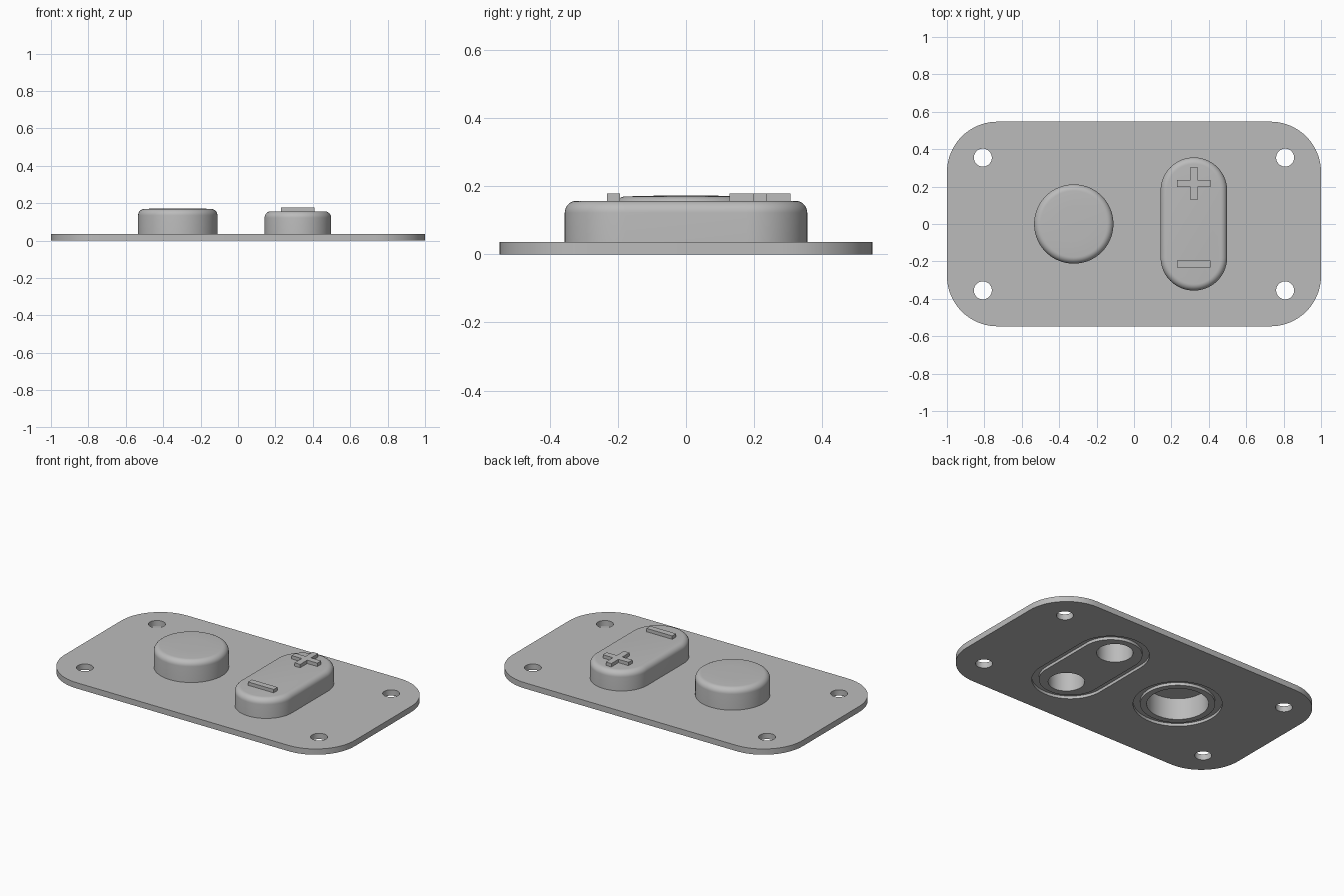
import bpy
import bmesh
from math import sin, cos, pi, radians

cube = bpy.data.objects.get("Cube")
if cube:
    bpy.data.objects.remove(cube, do_unlink=True)

grey = bpy.data.materials.new("plain grey")
grey.use_nodes = True
grey.diffuse_color = (0.5, 0.5, 0.5, 1)
grey.node_tree.nodes["Principled BSDF"].inputs["Base Color"].default_value = (0.5, 0.5, 0.5, 1)


def outline(cx, cy, hx, hy, r, steps=20):
    """Rounded rectangle; a circle or a stadium when r reaches the half size."""
    pts = []
    for k, (sx, sy) in enumerate(((1, 1), (-1, 1), (-1, -1), (1, -1))):
        for i in range(steps + 1):
            a = (k + i / steps) * pi / 2
            pts.append((cx + sx * (hx - r) + r * cos(a), cy + sy * (hy - r) + r * sin(a)))
    return pts


def loft(name, cx, cy, hx, hy, r, levels):
    """Stack outlines, each inset by d at height z, and cap both ends."""
    bm = bmesh.new()
    rings = [[bm.verts.new((x, y, z)) for x, y in outline(cx, cy, hx - d, hy - d, r - d)]
             for d, z in levels]
    n = len(rings[0])
    for low, high in zip(rings, rings[1:]):
        for i in range(n):
            j = (i + 1) % n
            bm.faces.new((low[i], low[j], high[j], high[i]))
    bm.faces.new(rings[0][::-1])
    bm.faces.new(rings[-1])
    bmesh.ops.remove_doubles(bm, verts=bm.verts[:], dist=1e-5)
    return finish(name, bm)


def finish(name, bm):
    bmesh.ops.recalc_face_normals(bm, faces=bm.faces[:])
    mesh = bpy.data.meshes.new(name)
    bm.to_mesh(mesh)
    bm.free()
    mesh.materials.append(grey)
    obj = bpy.data.objects.new(name, mesh)
    bpy.context.collection.objects.link(obj)
    return obj


def activate(obj):
    bpy.ops.object.select_all(action='DESELECT')
    obj.select_set(True)
    bpy.context.view_layer.objects.active = obj


def cut(obj, cutters):
    for c in cutters:
        c.hide_render = True
        mod = obj.modifiers.new("cut", 'BOOLEAN')
        mod.operation = 'DIFFERENCE'
        mod.solver = 'EXACT'
        mod.object = c
        activate(obj)
        bpy.ops.object.modifier_apply(modifier=mod.name)


def smooth(obj):
    activate(obj)
    bpy.ops.object.shade_smooth_by_angle(angle=radians(30))


def fillet(top, r, steps=8):
    """Straight wall from the ground ending in a rounded upper edge."""
    arc = [i / steps * pi / 2 for i in range(steps + 1)]
    return [(0, 0)] + [(r - r * cos(a), top - r + r * sin(a)) for a in arc]


PLATE_TOP = 0.036
ROUND_X, ROUND_R = -0.322, 0.212
PILL_X, PILL_HX, PILL_HY = 0.32, 0.178, 0.356
PILL_TOP = 0.157

# Base plate and the two buttons
plate = loft("base_plate", 0, 0, 1, 0.547, 0.27, [(0, 0), (0, PLATE_TOP)])
round_button = loft("round_button", ROUND_X, 0, ROUND_R, ROUND_R, ROUND_R,
                    fillet(0.17, 0.035) + [(0.12, 0.172)])
pill_button = loft("pill_button", PILL_X, 0, PILL_HX, PILL_HY, PILL_HX, fillet(PILL_TOP, 0.035))


def cylinder_cutter(name, x, y, r, top):
    return loft(name, x, y, r, r, r, [(0, -0.1), (0, top)])


# Screw holes, underside grooves and button pockets
screw_holes = [cylinder_cutter("screw_hole", sx * 0.808, sy * 0.355, 0.048, 0.2)
               for sx in (-1, 1) for sy in (-1, 1)]
gap = 0.04
grooves = [loft("groove", x, 0, hx + gap, hy + gap, hx + gap, [(0, -0.1), (0, 0.018)])
           for x, hx, hy in ((ROUND_X, ROUND_R, ROUND_R), (PILL_X, PILL_HX, PILL_HY))]
round_pocket = [cylinder_cutter("round_pocket", ROUND_X, 0, 0.175, 0.135)]
pill_pockets = [cylinder_cutter("pill_pocket", PILL_X, sy * 0.213, 0.103, 0.12) for sy in (-1, 1)]

cut(plate, screw_holes + grooves + round_pocket + pill_pockets)
cut(round_button, round_pocket)
cut(pill_button, pill_pockets)
for c in screw_holes + grooves + round_pocket + pill_pockets:
    bpy.data.objects.remove(c, do_unlink=True)
for obj in (plate, round_button, pill_button):
    smooth(obj)


# Raised plus and minus marks
def raised_mark(name, cy, pts):
    bm = bmesh.new()
    face = bm.faces.new([bm.verts.new((PILL_X + x, cy + y, PILL_TOP - 0.01)) for x, y in pts])
    new = bmesh.ops.extrude_face_region(bm, geom=[face])["geom"]
    bmesh.ops.translate(bm, vec=(0, 0, 0.031),
                        verts=[v for v in new if isinstance(v, bmesh.types.BMVert)])
    return finish(name, bm)


a, w = 0.089, 0.019
raised_mark("minus_mark", -0.213, [(-a, -w), (a, -w), (a, w), (-a, w)])
quarter = [(a, -w), (a, w), (w, w)]
plus = []
for k in range(4):
    c, s = round(cos(k * pi / 2)), round(sin(k * pi / 2))
    plus += [(c * x - s * y, s * x + c * y) for x, y in quarter]
raised_mark("plus_mark", 0.217, plus)
